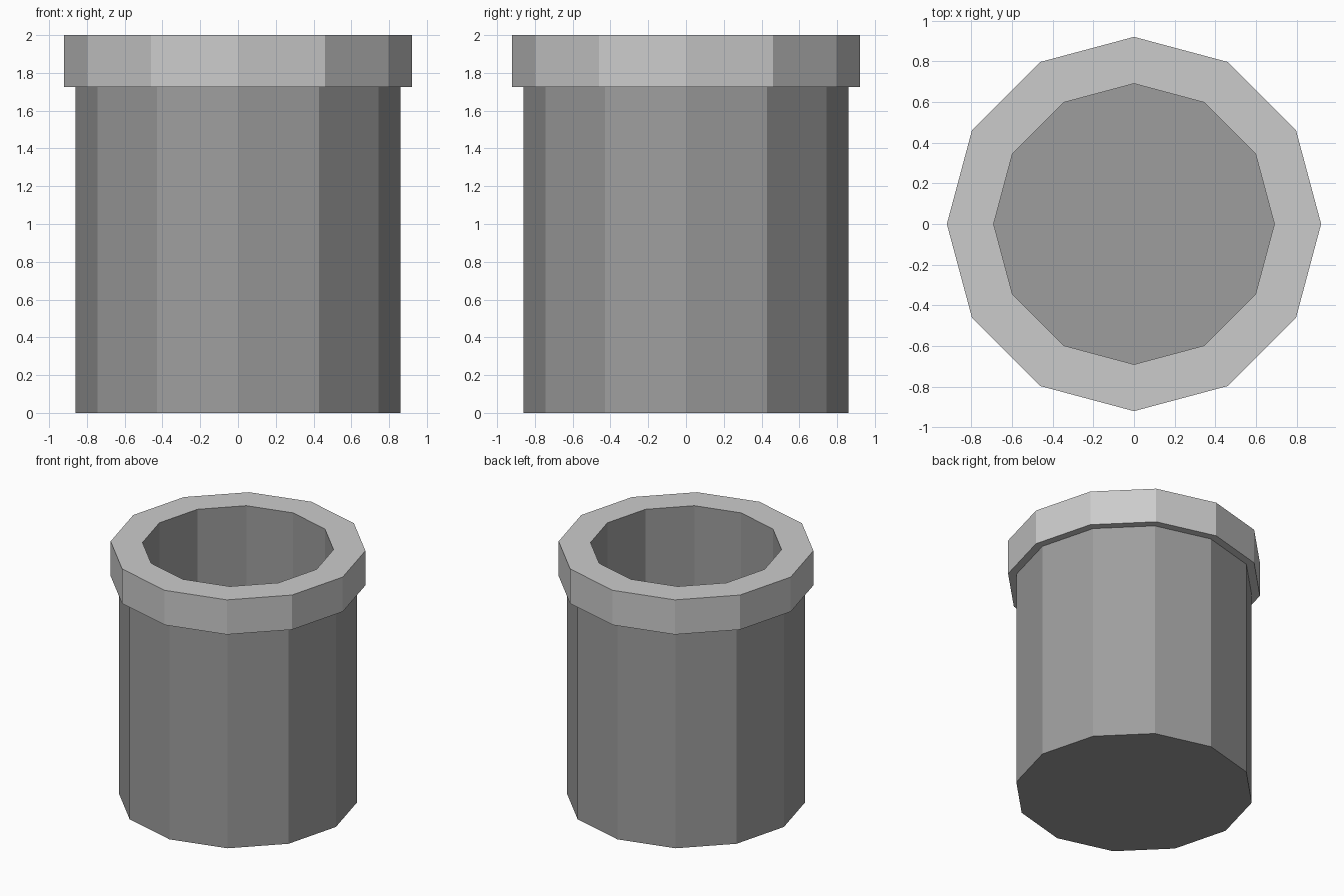
import bpy, bmesh, math

if "Cube" in bpy.data.objects:
    bpy.data.objects.remove(bpy.data.objects["Cube"])

SIDES = 12


def lathe(name, profile, color=None, closed=False):
    """Revolve (radius, z) points; open profiles are capped at both ends."""
    bm = bmesh.new()
    rings = []
    for r, z in profile:
        rings.append([bm.verts.new((r * math.cos(i * math.tau / SIDES),
                                    r * math.sin(i * math.tau / SIDES), z))
                      for i in range(SIDES)])
    pairs = list(zip(rings, rings[1:]))
    if closed:
        pairs.append((rings[-1], rings[0]))
    for a, b in pairs:
        for i in range(SIDES):
            j = (i + 1) % SIDES
            bm.faces.new((a[i], a[j], b[j], b[i]))
    if not closed:
        bm.faces.new(rings[0][::-1])
        bm.faces.new(rings[-1])
    bmesh.ops.recalc_face_normals(bm, faces=bm.faces)
    mesh = bpy.data.meshes.new(name)
    bm.to_mesh(mesh)
    bm.free()
    obj = bpy.data.objects.new(name, mesh)
    bpy.context.collection.objects.link(obj)
    if color:
        mat = bpy.data.materials.new(name + "_grey")
        mat.diffuse_color = color
        mat.use_nodes = True
        mat.node_tree.nodes["Principled BSDF"].inputs["Base Color"].default_value = mat.diffuse_color
        mesh.materials.append(mat)
    return obj


# Hollow body: outer wall, hidden ledge under the rim, inner wall and floor
lathe("pot_body", [(0.86, 0), (0.86, 1.725), (0.69, 1.725), (0.69, 0.17)],
      (0.34, 0.34, 0.34, 1))

# Inner lining carries the body shade up through the rim
rim = lathe("pot_rim", [(0.92, 1.725), (0.92, 2.0), (0.69, 2.0), (0.69, 1.725)],
            closed=True)
rim.data.materials.append(None)
rim.data.materials.append(bpy.data.materials["pot_body_grey"])
for face in rim.data.polygons:
    if abs(face.normal.z) < 0.5 and face.center.xy.length < 0.75:
        face.material_index = 1
